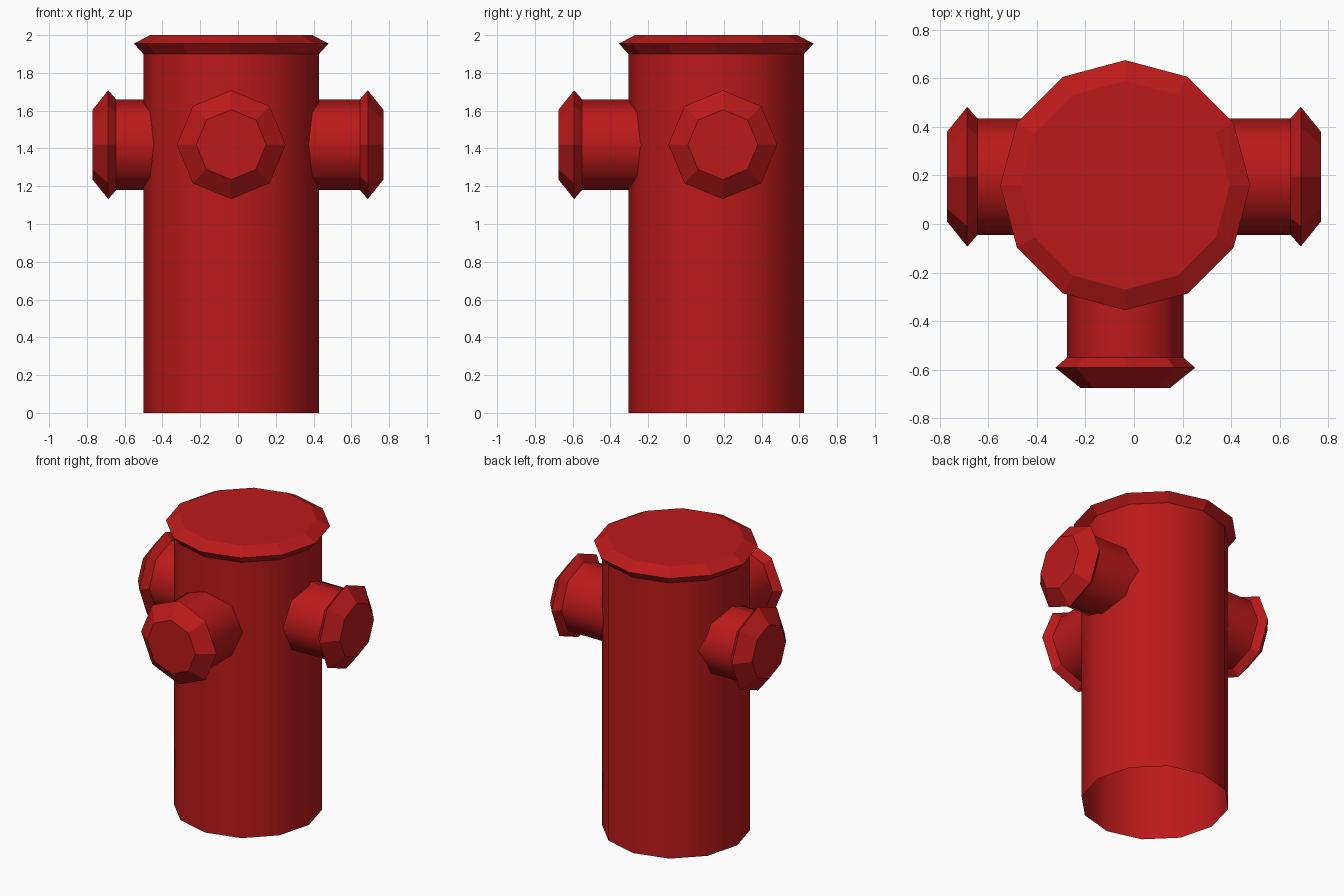
import bpy, bmesh
from math import cos, sin, pi
from mathutils import Matrix

if "Cube" in bpy.data.objects:
    bpy.data.objects.remove(bpy.data.objects["Cube"])

red = bpy.data.materials.new("red_paint")
red.diffuse_color = (0.5, 0.01, 0.01, 1)
red.use_nodes = True
red.node_tree.nodes["Principled BSDF"].inputs["Base Color"].default_value = red.diffuse_color


def lathe(name, sides, profile, matrix):
    """Spin (radius, height) points; the first band is smooth, the rest are flat, far end capped."""
    bm = bmesh.new()
    rings = [[bm.verts.new((r * cos(2 * pi * i / sides), r * sin(2 * pi * i / sides), h))
              for i in range(sides)] for r, h in profile]
    for k, (a, b) in enumerate(zip(rings, rings[1:])):
        for i in range(sides):
            j = (i + 1) % sides
            bm.faces.new((a[i], a[j], b[j], b[i])).smooth = (k == 0)
    bm.faces.new(rings[-1])
    # Keep a crisp edge wherever the smooth band meets the flat ones
    for e in bm.edges:
        e.smooth = all(f.smooth for f in e.link_faces)
    bm.transform(matrix)
    mesh = bpy.data.meshes.new(name)
    bm.to_mesh(mesh)
    bm.free()
    mesh.materials.append(red)
    obj = bpy.data.objects.new(name, mesh)
    bpy.context.collection.objects.link(obj)
    return obj


# Barrel with flared lid, open underneath
CX, CY = -0.036, 0.16
lathe("barrel_and_lid", 12,
      [(0.465, 0), (0.465, 1.9), (0.515, 1.955), (0.43, 2.0)],
      Matrix.Translation((CX, CY, 0)))


# Outlets: tube with a bevelled octagonal cap
def outlet(name, start, end, matrix):
    lathe(name, 8, [(0.24, start), (0.24, end - 0.125), (0.288, end - 0.083), (0.185, end)], matrix)


for name, side in (("right_outlet", 1), ("left_outlet", -1)):
    start = 0.31 if side > 0 else 0.38
    outlet(name, start, 0.77,
           Matrix.Translation((0, 0.195, 1.42)) @ Matrix.Rotation(side * pi / 2, 4, 'Y'))
outlet("front_outlet", 0.21, 0.675,
       Matrix.Translation((CX, 0, 1.42)) @ Matrix.Rotation(pi / 2, 4, 'X'))
